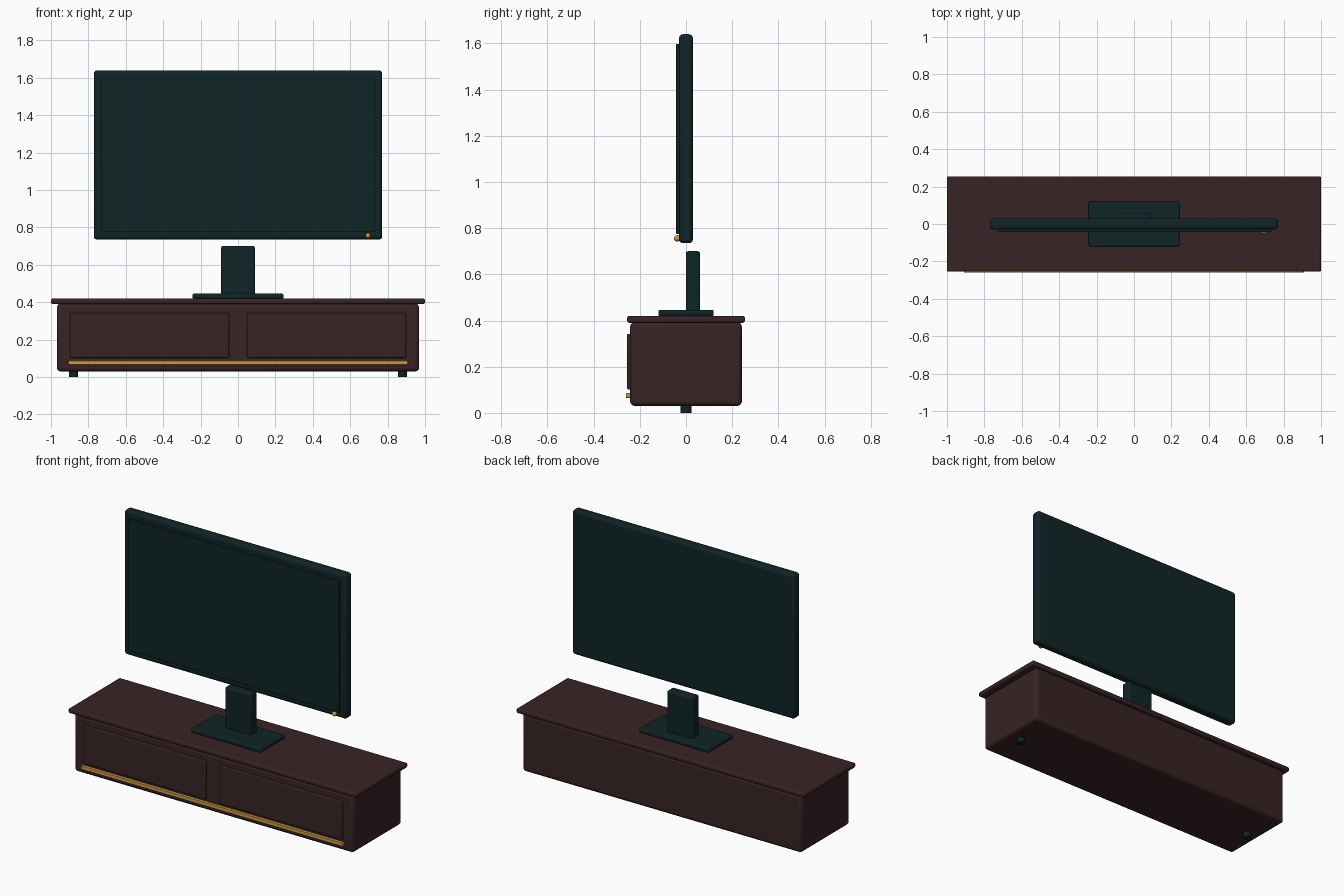
import bpy

cube = bpy.data.objects.get("Cube")
if cube:
    bpy.data.objects.remove(cube, do_unlink=True)


def material(name, rgb):
    m = bpy.data.materials.new(name)
    m.use_nodes = True
    m.diffuse_color = (*rgb, 1)
    m.node_tree.nodes["Principled BSDF"].inputs["Base Color"].default_value = (*rgb, 1)
    return m


teal = material("dark teal", (0.005, 0.018, 0.019))
brown = material("dark brown", (0.040, 0.017, 0.018))
gold = material("gold", (0.60, 0.32, 0.06))


def finish(name, mat):
    ob = bpy.context.object
    ob.name = ob.data.name = name
    ob.data.materials.append(mat)
    bpy.ops.object.shade_smooth_by_angle()
    return ob


def box(name, mat, x, y, z, bevel=0.0):
    """Box spanning the given (low, high) ranges, with rounded edges."""
    ranges = (x, y, z)
    bpy.ops.mesh.primitive_cube_add(size=1, location=[(a + b) / 2 for a, b in ranges])
    bpy.context.object.scale = [b - a for a, b in ranges]
    bpy.ops.object.transform_apply(location=False, rotation=False, scale=True)
    ob = finish(name, mat)
    if bevel:
        mod = ob.modifiers.new("rounded edges", "BEVEL")
        mod.width = bevel
        mod.segments = 3
    return ob


# Cabinet
box("cabinet_body", brown, (-0.968, 0.968), (-0.242, 0.242), (0.03, 0.392), 0.02)
box("cabinet_top", brown, (-1, 1), (-0.255, 0.255), (0.39, 0.42), 0.01)
box("handle_bar", gold, (-0.908, 0.908), (-0.26, -0.238), (0.065, 0.087), 0.002)

# Mirrored drawer fronts and feet
for side, s in (("left", 1), ("right", -1)):
    span = sorted((0.048 * s, 0.898 * s))
    box(side + "_drawer_front", brown, span, (-0.255, -0.235), (0.102, 0.342), 0.005)
    bpy.ops.mesh.primitive_cylinder_add(vertices=24, radius=0.024, depth=0.04,
                                        location=(0.88 * s, 0, 0.02))
    finish(side + "_foot", teal)

# Stand
box("stand_base", teal, (-0.243, 0.243), (-0.12, 0.12), (0.419, 0.446), 0.008)
box("stand_neck", teal, (-0.09, 0.09), (0.0, 0.06), (0.44, 0.70), 0.008)

# Display
box("display_case", teal, (-0.771, 0.771), (-0.03, 0.03), (0.735, 1.64), 0.017)
box("display_panel", teal, (-0.73, 0.73), (-0.043, -0.025), (0.775, 1.597), 0.003)
bpy.ops.mesh.primitive_uv_sphere_add(segments=20, ring_count=12, radius=0.014,
                                     location=(0.695, -0.038, 0.756))
finish("power_light", gold)
